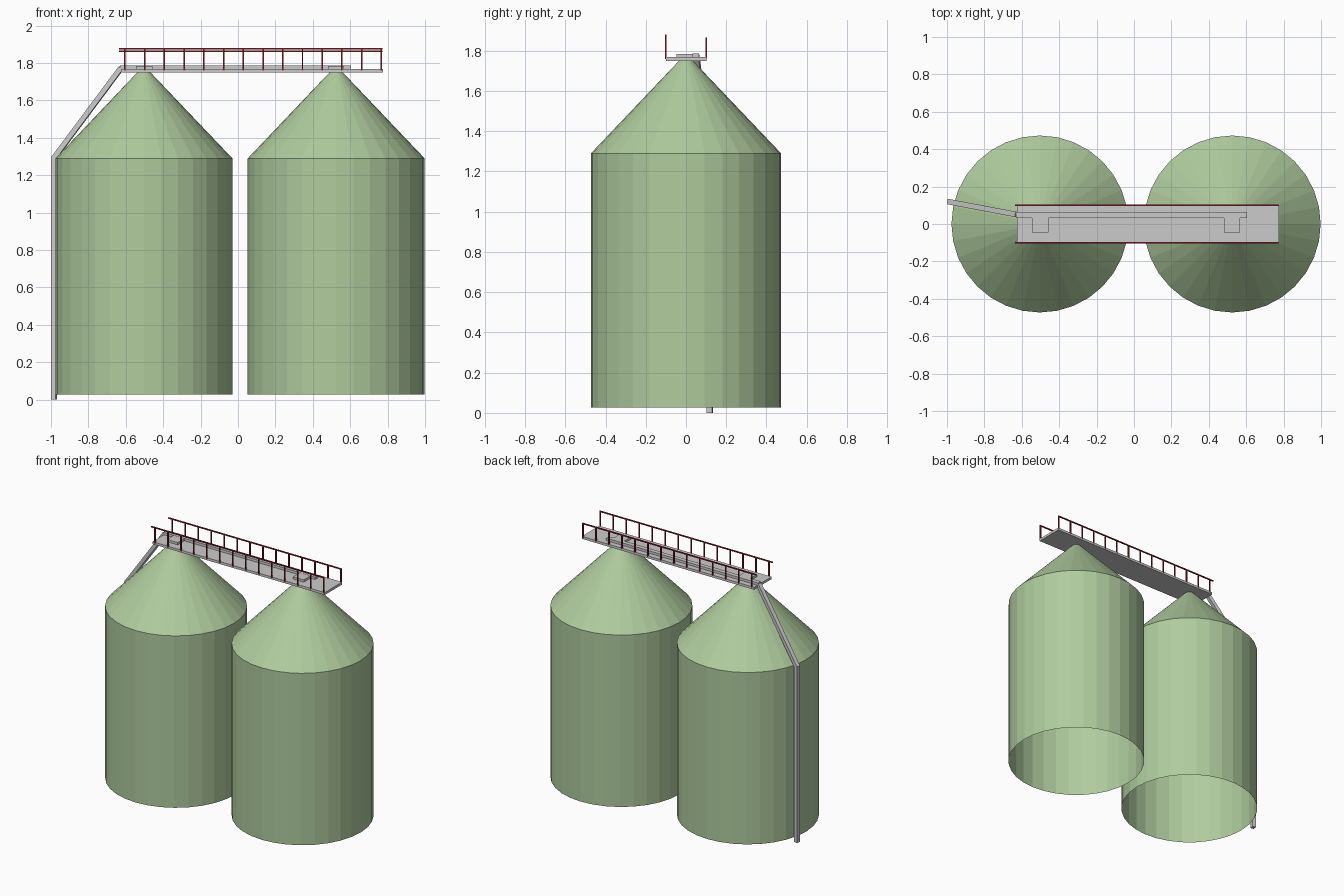
import bpy, bmesh, math
from mathutils import Vector

if "Cube" in bpy.data.objects:
    bpy.data.objects.remove(bpy.data.objects["Cube"])


def material(name, rgb):
    m = bpy.data.materials.new(name)
    m.diffuse_color = (*rgb, 1)
    m.use_nodes = True
    m.node_tree.nodes["Principled BSDF"].inputs["Base Color"].default_value = m.diffuse_color
    return m


GREEN = material("pale_green", (0.43, 0.60, 0.34))
GREY = material("light_grey", (0.60, 0.60, 0.60))
RED = material("dark_red", (0.30, 0.015, 0.025))


def finish(name, bm, mat):
    bmesh.ops.recalc_face_normals(bm, faces=bm.faces)
    mesh = bpy.data.meshes.new(name)
    bm.to_mesh(mesh)
    bm.free()
    mesh.materials.append(mat)
    ob = bpy.data.objects.new(name, mesh)
    bpy.context.collection.objects.link(ob)
    return ob


def add_box(bm, x, y, z):
    """Box from (min, max) ranges."""
    vs = bmesh.ops.create_cube(bm, size=1)["verts"]
    for v in vs:
        v.co = Vector([(r[0] + r[1]) / 2 + c * (r[1] - r[0])
                       for c, r in zip(v.co, (x, y, z))])


def box(name, x, y, z, mat):
    bm = bmesh.new()
    add_box(bm, x, y, z)
    return finish(name, bm, mat)


def silo(name, cx, sides=32):
    """Open-bottomed wall with a conical roof."""
    bm = bmesh.new()
    rings = []
    for r, z in ((0.473, 0.027), (0.473, 1.29), (0.033, 1.752)):
        rings.append([bm.verts.new((cx + r * math.cos(math.tau * i / sides),
                                    r * math.sin(math.tau * i / sides), z))
                      for i in range(sides)])
    for a, b in zip(rings, rings[1:]):
        for i in range(sides):
            j = (i + 1) % sides
            bm.faces.new((a[i], a[j], b[j], b[i]))
    bm.faces.new(rings[-1])
    return finish(name, bm, GREEN)


silo("left_silo", -0.503)
silo("right_silo", 0.525)

# Walkway deck
box("walkway_deck", (-0.625, 0.775), (-0.1, 0.103), (1.75, 1.768), GREY)

# Conveyor along the deck, with one outlet above each silo
box("conveyor", (-0.63, 0.605), (0.032, 0.064), (1.762, 1.786), GREY)
for side, x0 in (("left", -0.545), ("right", 0.48)):
    box(side + "_outlet", (x0, x0 + 0.087), (-0.046, 0.034), (1.762, 1.785), GREY)

# Railings on both long sides
POSTS = 14
for side, y, top in (("front", -0.1, 1.88), ("back", 0.1, 1.867)):
    bm = bmesh.new()
    h = 0.004
    add_box(bm, (-0.635, 0.772), (y - h, y + h), (top - 2 * h, top))
    for i in range(POSTS):
        x = -0.605 + i * 1.372 / (POSTS - 1)
        add_box(bm, (x - h, x + h), (y - h, y + h), (1.76, top - h))
    finish(side + "_railing", bm, RED)

# Elevator tube: vertical leg mitred into the sloping leg, square section
bm = bmesh.new()
path = [(-0.985, 0.118, 0.0), (-0.985, 0.118, 1.29), (-0.625, 0.05, 1.773)]
along = Vector((0.36, -0.068, 0)).normalized()
across = Vector((-along.y, along.x, 0))
tilt = math.atan2(1.773 - 1.29, 0.366)
sections = (Vector((1, 0, 0)),
            Vector((1, 0, -math.tan((math.pi / 2 - tilt) / 2))),
            Vector((math.sin(tilt), 0, -math.cos(tilt))))
rings = []
for p, s in zip(path, sections):
    u = along * s.x + Vector((0, 0, s.z))
    rings.append([bm.verts.new(Vector(p) + u * a * 0.0135 + across * b * 0.0145)
                  for a, b in ((-1, -1), (1, -1), (1, 1), (-1, 1))])
for a, b in zip(rings, rings[1:]):
    for i in range(4):
        j = (i + 1) % 4
        bm.faces.new((a[i], a[j], b[j], b[i]))
bm.faces.new(rings[0])
bm.faces.new(rings[-1])
finish("elevator_tube", bm, GREY)
